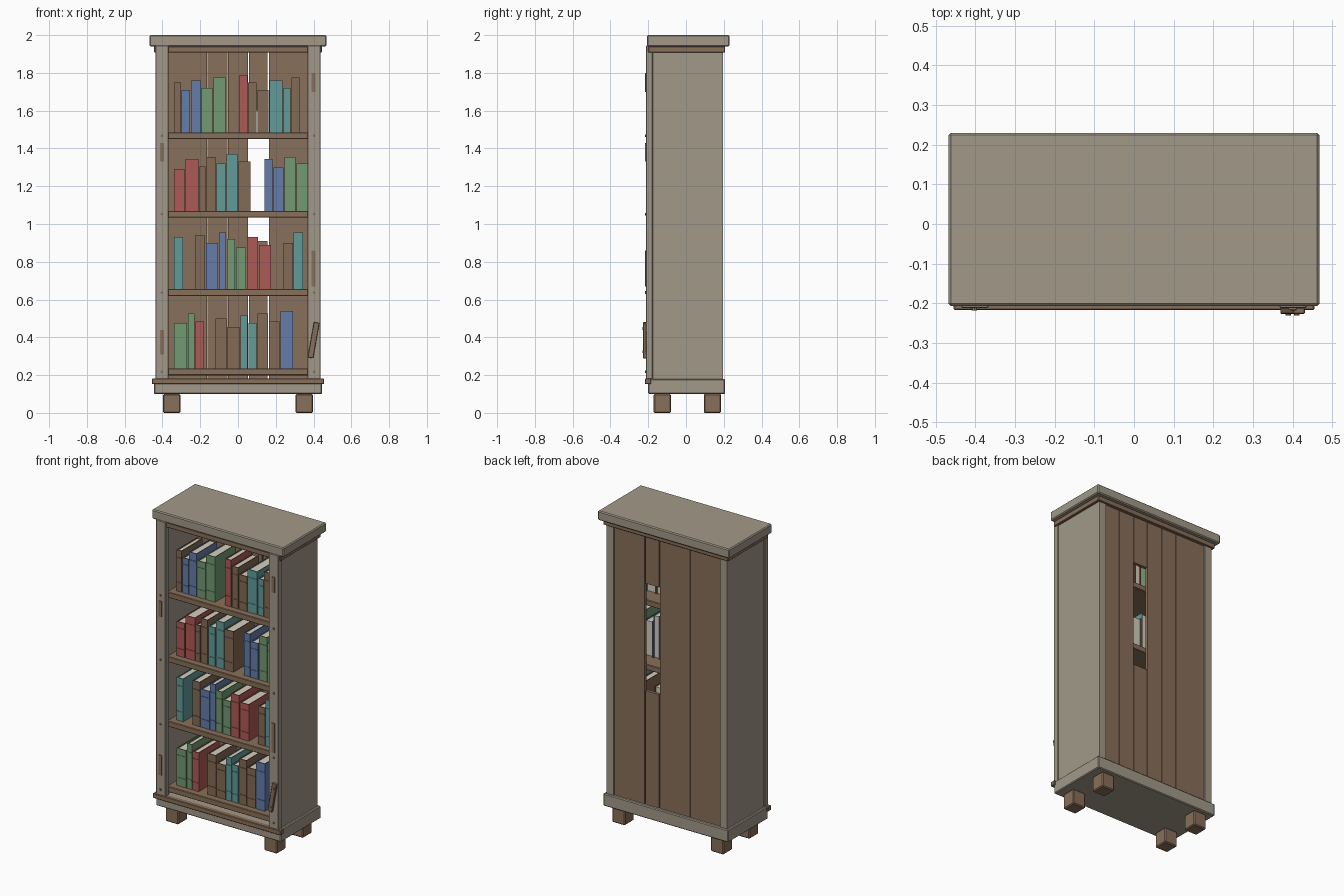
import bpy
import math

if "Cube" in bpy.data.objects:
    bpy.data.objects.remove(bpy.data.objects["Cube"], do_unlink=True)


def material(name, r, g, b):
    m = bpy.data.materials.new(name)
    m.use_nodes = True
    m.diffuse_color = (r, g, b, 1)
    m.node_tree.nodes["Principled BSDF"].inputs["Base Color"].default_value = (r, g, b, 1)
    return m


GREY = material("weathered grey", .36, .32, .25)
WOOD = material("brown wood", .25, .16, .10)
PAGES = material("cream pages", .66, .62, .51)
COVERS = {
    "red": material("red cover", .42, .10, .09),
    "blue": material("blue cover", .13, .20, .40),
    "green": material("green cover", .17, .32, .17),
    "teal": material("teal cover", .12, .33, .32),
    "brown": material("brown cover", .23, .145, .09),
}


def finish(name, verts, faces, mat, bevel=0):
    mesh = bpy.data.meshes.new(name)
    mesh.from_pydata(verts, [], faces)
    mesh.materials.append(mat)
    ob = bpy.data.objects.new(name, mesh)
    bpy.context.collection.objects.link(ob)
    if bevel:
        mod = ob.modifiers.new("soft edges", "BEVEL")
        mod.width = bevel
        mod.segments = 1
    return ob


def boxes(name, spans, mat, bevel=0):
    """One object made of boxes, each given as x, y and z ranges."""
    verts, faces = [], []
    quads = ((0, 1, 3, 2), (4, 6, 7, 5), (0, 4, 5, 1), (2, 3, 7, 6), (0, 2, 6, 4), (1, 5, 7, 3))
    for xs, ys, zs in spans:
        n = len(verts)
        verts += [(x, y, z) for x in xs for y in ys for z in zs]
        faces += [[n + i for i in q] for q in quads]
    return finish(name, verts, faces, mat, bevel)


def box(name, xs, ys, zs, mat, bevel=0):
    return boxes(name, [(xs, ys, zs)], mat, bevel)


def nail(name, x, y, z):
    """Short round nail head facing the front."""
    bpy.ops.mesh.primitive_cylinder_add(vertices=8, radius=.007, depth=.01,
                                        location=(x, y, z), rotation=(math.pi / 2, 0, 0))
    ob = bpy.context.object
    ob.name = name
    ob.data.materials.append(WOOD)


# Carcass
box("top_board", (-.468, .468), (-.207, .23), (1.94, 2), GREY, .006)
box("top_trim", (-.445, .445), (-.2, .207), (1.908, 1.94), WOOD, .003)
box("base_board", (-.445, .445), (-.2, .207), (.1, .18), GREY, .005)
box("base_trim", (-.455, .455), (-.217, -.185), (.152, .182), WOOD, .003)
for s, side in ((1, "left"), (-1, "right")):
    box(side + "_side_panel", sorted((s * .378, s * .43)), (-.18, .196), (.18, 1.91), GREY)
    box(side + "_front_post", sorted((s * .367, s * .436)), (-.212, -.176), (.18, 1.945), GREY, .003)
    for end, y in (("front", -.125), ("back", .14)):
        box(f"{end}_{side}_foot", sorted((s * .305, s * .397)), (y - .046, y + .046), (0, .1), WOOD, .006)

# Back planks, one of them broken in the middle
PITCH = .756 / 7
for i in range(7):
    x = -.378 + i * PITCH
    gap = .005 if i == 4 else .001
    xs, ys = (x + gap, x + PITCH - gap), (.168, .188)
    parts = [(.18, .91), (1.6, 1.91)] if i == 4 else [(.18, 1.91)]
    boxes(f"back_plank_{i + 1}", [(xs, ys, zs) for zs in parts], WOOD)

# Shelves, with nails through the posts
SHELVES = (.235, .655, 1.07, 1.485)
for i, top in enumerate(SHELVES):
    box(f"shelf_{i + 1}", (-.378, .378), (-.182, .168), (top - .036, top), WOOD, .003)
    for x in (-.403, .403):
        nail("post_nail", x, -.213, top - .018)

# Worn patches on the posts
for x, low, high in ((.4, 1.7, 1.8), (.4, .67, .86), (-.403, 1.33, 1.43), (-.403, .31, .44)):
    box("worn_patch", (x - .01, x + .01), (-.216, -.211), (low, high), WOOD)

# Loose repair slat
slat = box("repair_slat", (-.015, .015), (-.008, .008), (-.095, .095), WOOD, .002)
slat.location = (.4, -.219, .385)
slat.rotation_euler.y = math.radians(10)
for s in (-1, 1):
    nail("slat_nail", .4 + s * .011, -.226, .385 + s * .062)


def book(name, x, width, z, height, cover):
    """Cover boards, ribbed spine and a recessed page block."""
    front, back, t = -.14, .07, .005
    x2, z2 = x + width, z + height
    parts = [((x, x + t), (front, back), (z, z2)),
             ((x2 - t, x2), (front, back), (z, z2)),
             ((x + t, x2 - t), (front, front + t), (z, z2))]
    for f in (.2, .8):
        rib = z + height * f
        parts.append(((x, x2), (front - .003, front), (rib, rib + .006)))
    boxes(name, parts, cover)
    box(name + "_pages", (x + t, x2 - t), (front + t, back - .006), (z + .003, z2 - .006), PAGES)


# Books on each shelf, bottom first: colour, width and height in millimetres
ROWS = (
    "green 69 240, green 37 290, red 43 250, gap 58, brown 58 265, brown 64 220, teal 37 280,"
    "teal 43 240, brown 54 290, brown 58 250, blue 64 305",
    "teal 48 275, gap 60, brown 53 285, blue 64 245, blue 37 300, green 43 265, green 53 220,"
    "red 58 275, red 64 235, gap 62, brown 48 245, teal 48 300",
    "red 58 220, red 69 275, brown 32 235, brown 48 285, teal 48 250, teal 58 300, brown 64 260,"
    "gap 68, blue 43 275, blue 53 230, green 58 285, green 58 250",
    "brown 37 265, blue 43 225, blue 53 275, green 58 235, green 64 290, gap 66, red 43 300,"
    "brown 45 265, brown 58 225, teal 68 275, teal 38 235, brown 42 290",
)
for row, (shelf, entries) in enumerate(zip(SHELVES, ROWS)):
    x = -.34
    for n, entry in enumerate(entries.split(",")):
        colour, *sizes = entry.split()
        width = int(sizes[0]) / 1000
        if colour != "gap":
            book(f"book_{row + 1}_{n + 1}", x, width, shelf, int(sizes[1]) / 1000, COVERS[colour])
            width += .005
        x += width
